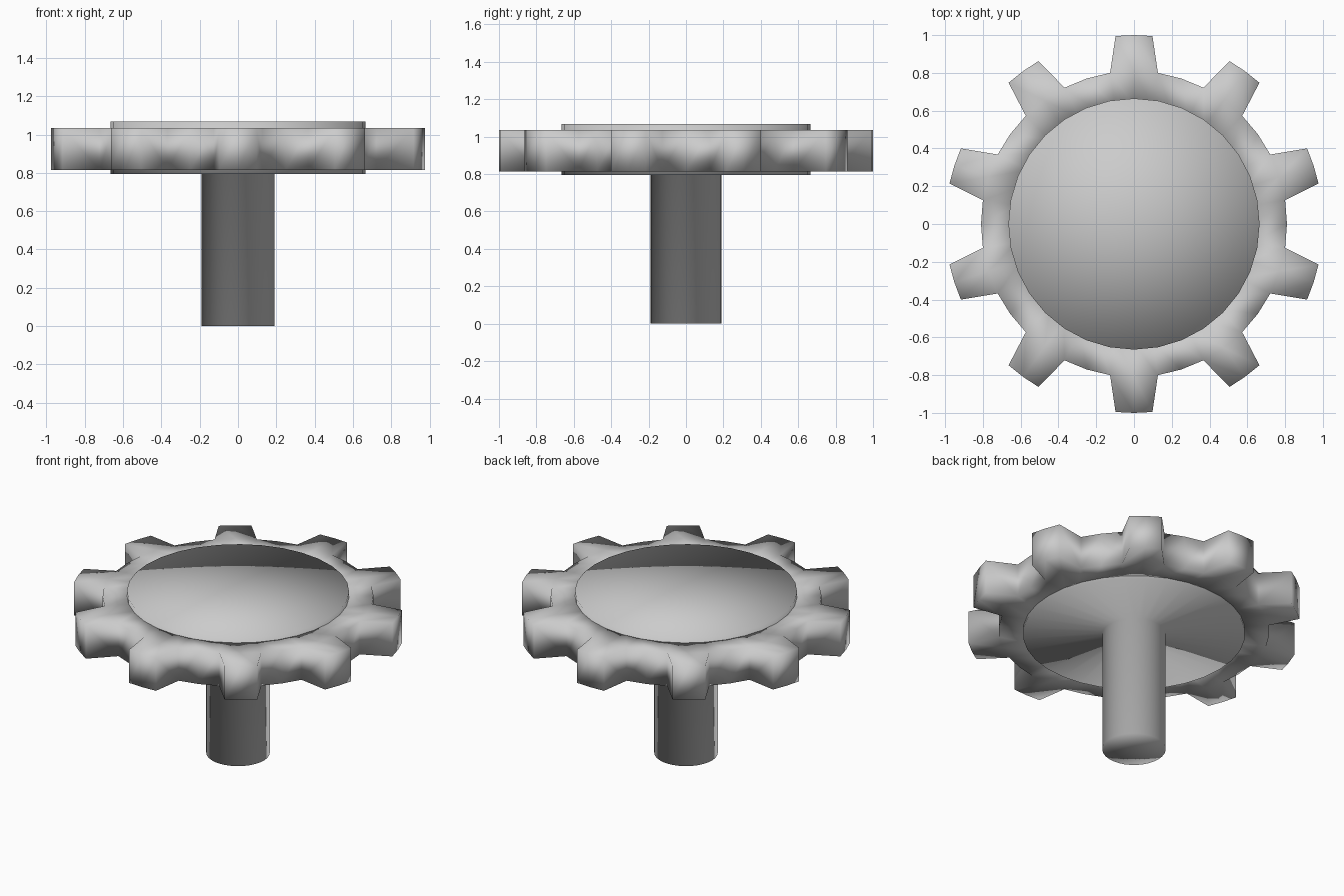
import bpy, bmesh
from math import cos, sin, pi, radians

if "Cube" in bpy.data.objects:
    bpy.data.objects.remove(bpy.data.objects["Cube"])

grey = bpy.data.materials.new("plain grey")
grey.diffuse_color = (0.6, 0.6, 0.6, 1)
grey.use_nodes = True
grey.node_tree.nodes["Principled BSDF"].inputs["Base Color"].default_value = grey.diffuse_color


def finish(bm, name):
    bmesh.ops.remove_doubles(bm, verts=bm.verts, dist=1e-5)
    bmesh.ops.recalc_face_normals(bm, faces=bm.faces)
    for f in bm.faces:
        f.smooth = True
    mesh = bpy.data.meshes.new(name)
    bm.to_mesh(mesh)
    bm.free()
    mesh.materials.append(grey)
    obj = bpy.data.objects.new(name, mesh)
    bpy.context.collection.objects.link(obj)


# Hub disc and shaft: one turned profile, (radius, height)
profile = [(0, 1.067), (0.665, 1.067), (0.665, 0.795), (0.19, 0.795), (0.19, 0), (0, 0)]
bm = bmesh.new()
verts = [bm.verts.new((r, 0, z)) for r, z in profile]
edges = [bm.edges.new(pair) for pair in zip(verts, verts[1:])]
bmesh.ops.spin(bm, geom=verts + edges, cent=(0, 0, 0), axis=(0, 0, 1),
               angle=2 * pi, steps=32, use_merge=False)
finish(bm, "hub_and_shaft")

# Toothed ring around the hub
TEETH, LOW, HIGH = 10, 0.815, 1.035
INNER, ROOT, TIP = 0.63, 0.81, 1.0
bm = bmesh.new()


def polar(r, deg, z):
    return bm.verts.new((r * cos(radians(deg)), r * sin(radians(deg)), z))


def patch(points):
    """Top and bottom copies of a quad given as (radius, angle) points."""
    for z in (LOW, HIGH):
        bm.faces.new([polar(r, a, z) for r, a in points])


def wall(p, q):
    """Upright quad between two (radius, angle) points."""
    bm.faces.new([polar(*p, LOW), polar(*q, LOW), polar(*q, HIGH), polar(*p, HIGH)])


for i in range(TEETH):
    mid = 90 + i * 360 / TEETH
    roots = [mid + d for d in (-9, 0, 9, 18, 27)]
    tips = [mid + d for d in (-5.6, 0, 5.6)]
    for k in range(4):
        a, b = roots[k], roots[k + 1]
        patch([(INNER, a), (ROOT, a), (ROOT, b), (INNER, b)])
        wall((INNER, a), (INNER, b))
        if k < 2:
            # Tooth half
            patch([(ROOT, a), (TIP, tips[k]), (TIP, tips[k + 1]), (ROOT, b)])
            wall((TIP, tips[k]), (TIP, tips[k + 1]))
        else:
            # Valley between teeth
            wall((ROOT, a), (ROOT, b))
    # Tooth flanks
    wall((ROOT, roots[0]), (TIP, tips[0]))
    wall((ROOT, roots[2]), (TIP, tips[2]))
finish(bm, "toothed_ring")
